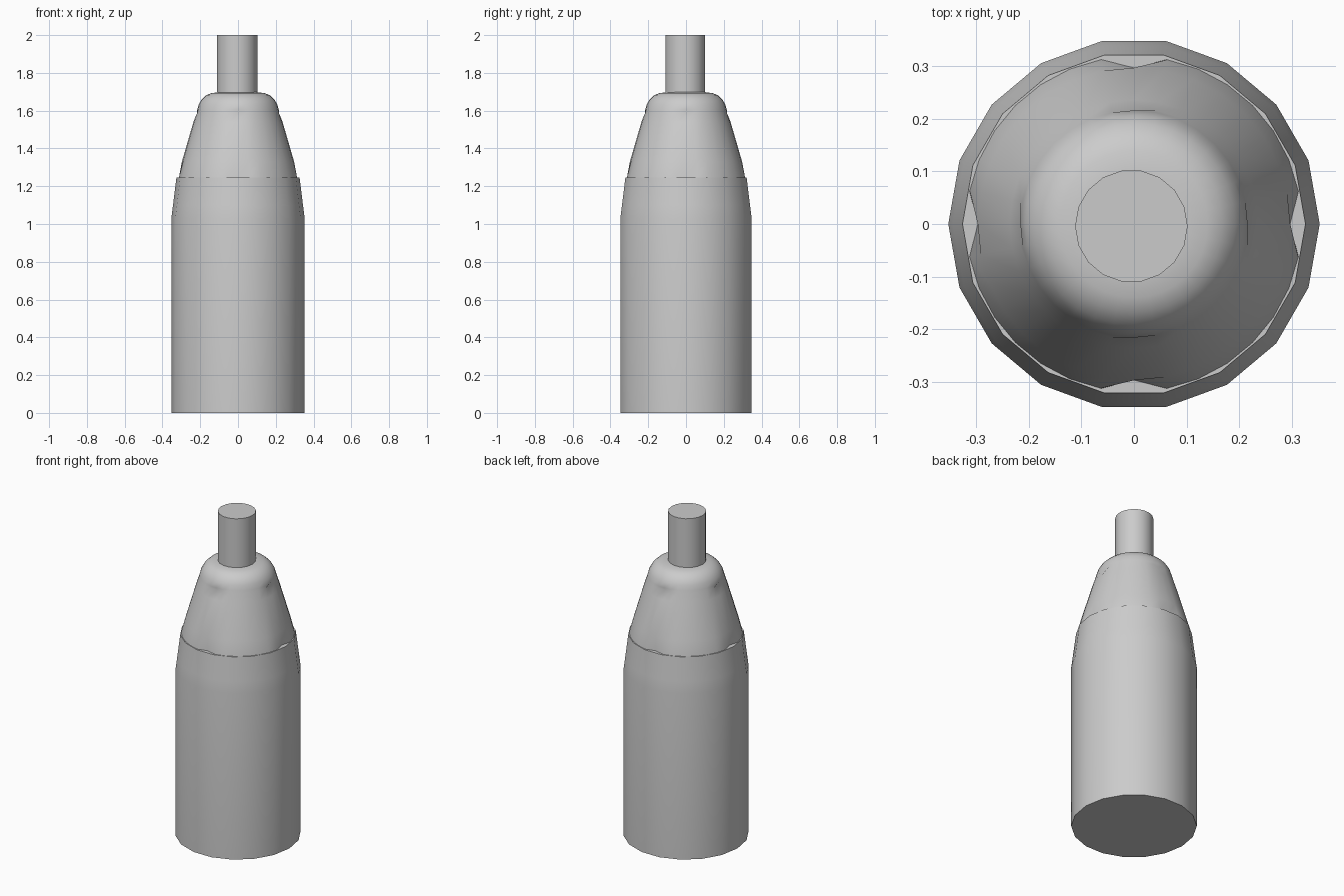
import bpy, bmesh, math

if "Cube" in bpy.data.objects:
    bpy.data.objects.remove(bpy.data.objects["Cube"])


def lathe(name, profile, sides, centre=(0, 0), dents=None):
    """Revolve (radius, z) points into a closed solid; dents maps ring index to inward push
    at the four cardinal directions."""
    dents = dents or {}
    bm = bmesh.new()
    rings = []
    for i, (r, z) in enumerate(profile):
        ring = []
        for k in range(sides):
            a = 2 * math.pi * k / sides
            rr = r
            if i in dents and k % (sides // 4) == 0:
                rr -= dents[i]
            ring.append(bm.verts.new((centre[0] + rr * math.cos(a),
                                      centre[1] + rr * math.sin(a), z)))
        rings.append(ring)
    for lo, hi in zip(rings, rings[1:]):
        for k in range(sides):
            n = (k + 1) % sides
            bm.faces.new((lo[k], lo[n], hi[n], hi[k]))
    bm.faces.new(rings[0][::-1])
    bm.faces.new(rings[-1])
    mesh = bpy.data.meshes.new(name)
    bm.to_mesh(mesh)
    bm.free()
    obj = bpy.data.objects.new(name, mesh)
    bpy.context.collection.objects.link(obj)
    bpy.ops.object.select_all(action='DESELECT')
    obj.select_set(True)
    bpy.context.view_layer.objects.active = obj
    bpy.ops.object.shade_smooth_by_angle(angle=math.radians(40))
    return obj


# Lower body with a slightly tapered upper edge
lathe("body", [(0.353, 0), (0.353, 1.03), (0.344, 1.10), (0.326, 1.245)], 18)

# Conical shoulder with a rounded top and small dents on four sides
shoulder = [(0.320, 1.235), (0.318, 1.25), (0.297, 1.33), (0.236, 1.54),
            (0.220, 1.59), (0.216, 1.605), (0.207, 1.635), (0.192, 1.66),
            (0.168, 1.682), (0.140, 1.693), (0.100, 1.698)]
lathe("shoulder", shoulder, 32, dents={0: 0.022, 1: 0.022, 4: 0.014})

# Neck
lathe("neck", [(0.107, 1.68), (0.107, 2.0)], 18, centre=(-0.005, -0.004))
